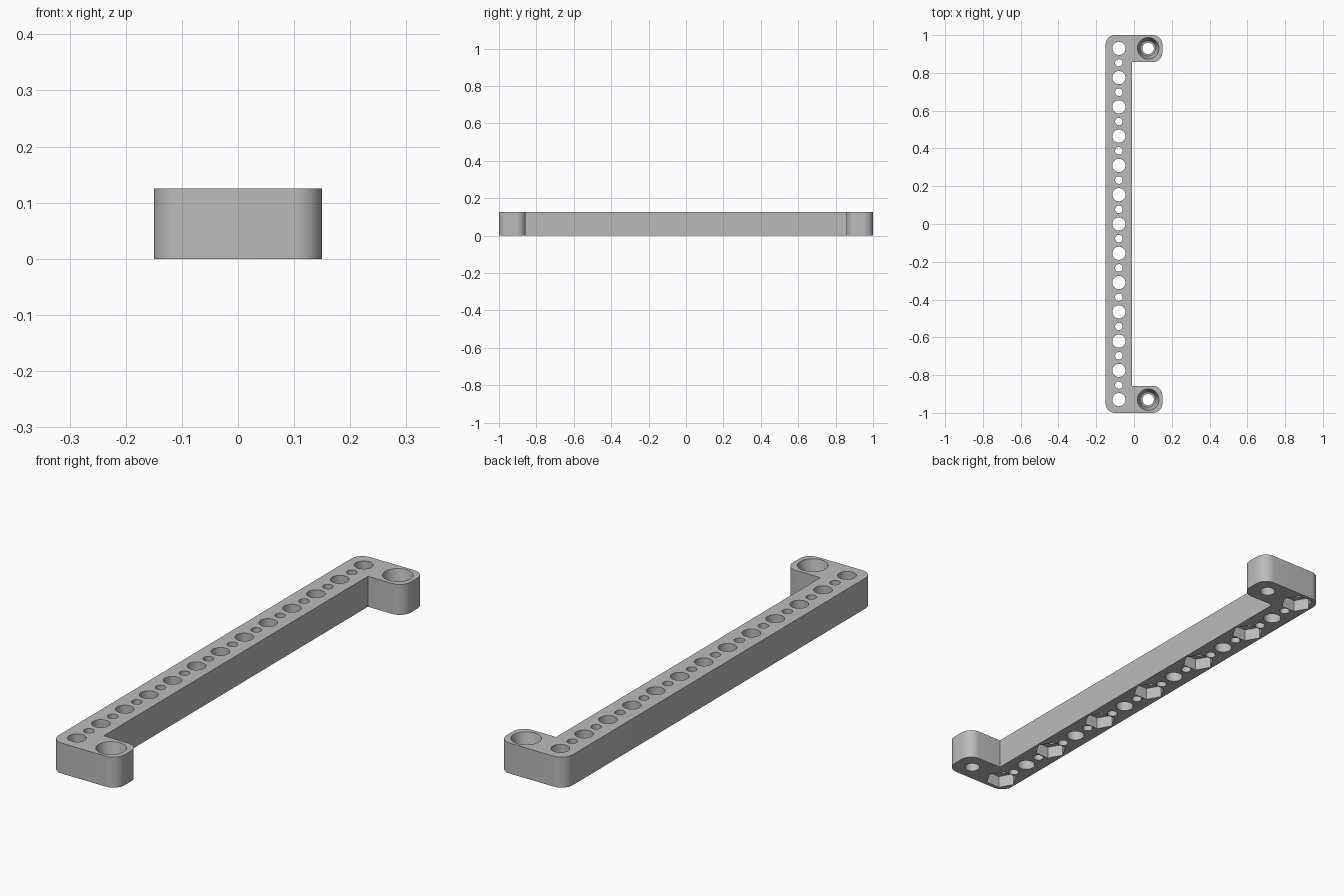
import bpy, bmesh, math

if "Cube" in bpy.data.objects:
    bpy.data.objects.remove(bpy.data.objects["Cube"], do_unlink=True)

HEIGHT = 0.125
ROW_X = -0.08      # centre line of the hole row
PITCH = 0.155
TAB_X = 0.075      # screw hole centre in the tabs
TAB_Y = 0.93
CORNER = 0.05
OVER = 0.02        # cutter overshoot

grey = bpy.data.materials.new("plain grey")
grey.use_nodes = True
colour = (0.5, 0.5, 0.5, 1)
grey.diffuse_color = colour
grey.node_tree.nodes["Principled BSDF"].inputs["Base Color"].default_value = colour


def to_object(bm, name):
    bmesh.ops.recalc_face_normals(bm, faces=bm.faces)
    mesh = bpy.data.meshes.new(name)
    bm.to_mesh(mesh)
    bm.free()
    mesh.materials.append(grey)
    obj = bpy.data.objects.new(name, mesh)
    bpy.context.collection.objects.link(obj)
    return obj


def add_turned(bm, x, y, rings, sides):
    """Closed stack of (radius, z) rings around a vertical axis."""
    loops = []
    for r, z in rings:
        angles = [2 * math.pi * i / sides for i in range(sides)]
        loops.append([bm.verts.new((x + r * math.cos(a), y + r * math.sin(a), z)) for a in angles])
    for low, high in zip(loops, loops[1:]):
        for i in range(sides):
            j = (i + 1) % sides
            bm.faces.new((low[i], low[j], high[j], high[i]))
    bm.faces.new(loops[0][::-1])
    bm.faces.new(loops[-1])


# Bracket body: C-shaped outline with rounded outer corners
half = [(0.15, 0.857, True), (0.15, 1, True), (-0.15, 1, True)]
outline = [(-0.01, 0.857, False)] + half
outline += [(x, -y, rounded) for x, y, rounded in reversed(outline)]
points = []
for k, (x, y, rounded) in enumerate(outline):
    if not rounded:
        points.append((x, y))
        continue
    # unit steps from the corner toward its neighbours
    steps = []
    for nx, ny, _ in (outline[k - 1], outline[(k + 1) % len(outline)]):
        length = math.hypot(nx - x, ny - y)
        steps.append(((nx - x) / length, (ny - y) / length))
    (ax, ay), (bx, by) = steps
    for i in range(11):
        t = math.pi / 2 * i / 10
        p, q = CORNER * (1 - math.sin(t)), CORNER * (1 - math.cos(t))
        points.append((x + ax * p + bx * q, y + ay * p + by * q))

bm = bmesh.new()
base = bm.faces.new([bm.verts.new((x, y, 0)) for x, y in points])
top = bmesh.ops.extrude_face_region(bm, geom=[base], use_keep_orig=True)["geom"]
bmesh.ops.translate(bm, vec=(0, 0, HEIGHT), verts=[v for v in top if isinstance(v, bmesh.types.BMVert)])
body = to_object(bm, "bracket_bar")

# Cutters: large holes, every second one with a hexagonal nut pocket below
cuts = bmesh.new()
pockets = bmesh.new()
for i in range(13):
    y = (i - 6) * PITCH
    add_turned(cuts, ROW_X, y, [(0.035, -OVER), (0.035, HEIGHT + OVER)], 40)
    if i % 2 == 0:
        add_turned(pockets, ROW_X, y, [(0.063, -OVER), (0.063, 0.05)], 6)
    if i < 12:
        add_turned(cuts, ROW_X, y + PITCH / 2, [(0.02, -OVER), (0.02, HEIGHT + OVER)], 28)

# Tapered screw seats in the two tabs
for side in (-1, 1):
    rings = [(0.03, -OVER), (0.03, 0.045), (0.04, 0.045), (0.057, HEIGHT), (0.057, HEIGHT + OVER)]
    add_turned(cuts, TAB_X, side * TAB_Y, rings, 40)

# Cut everything out of the body
bpy.context.view_layer.objects.active = body
body.select_set(True)
for cutter in (to_object(cuts, "hole_cutter"), to_object(pockets, "pocket_cutter")):
    cutter.hide_render = True
    mod = body.modifiers.new("cut", 'BOOLEAN')
    mod.operation = 'DIFFERENCE'
    mod.solver = 'EXACT'
    mod.object = cutter
    bpy.ops.object.modifier_apply(modifier=mod.name)
    bpy.data.objects.remove(cutter, do_unlink=True)

bpy.ops.object.shade_smooth_by_angle(angle=math.radians(30))
